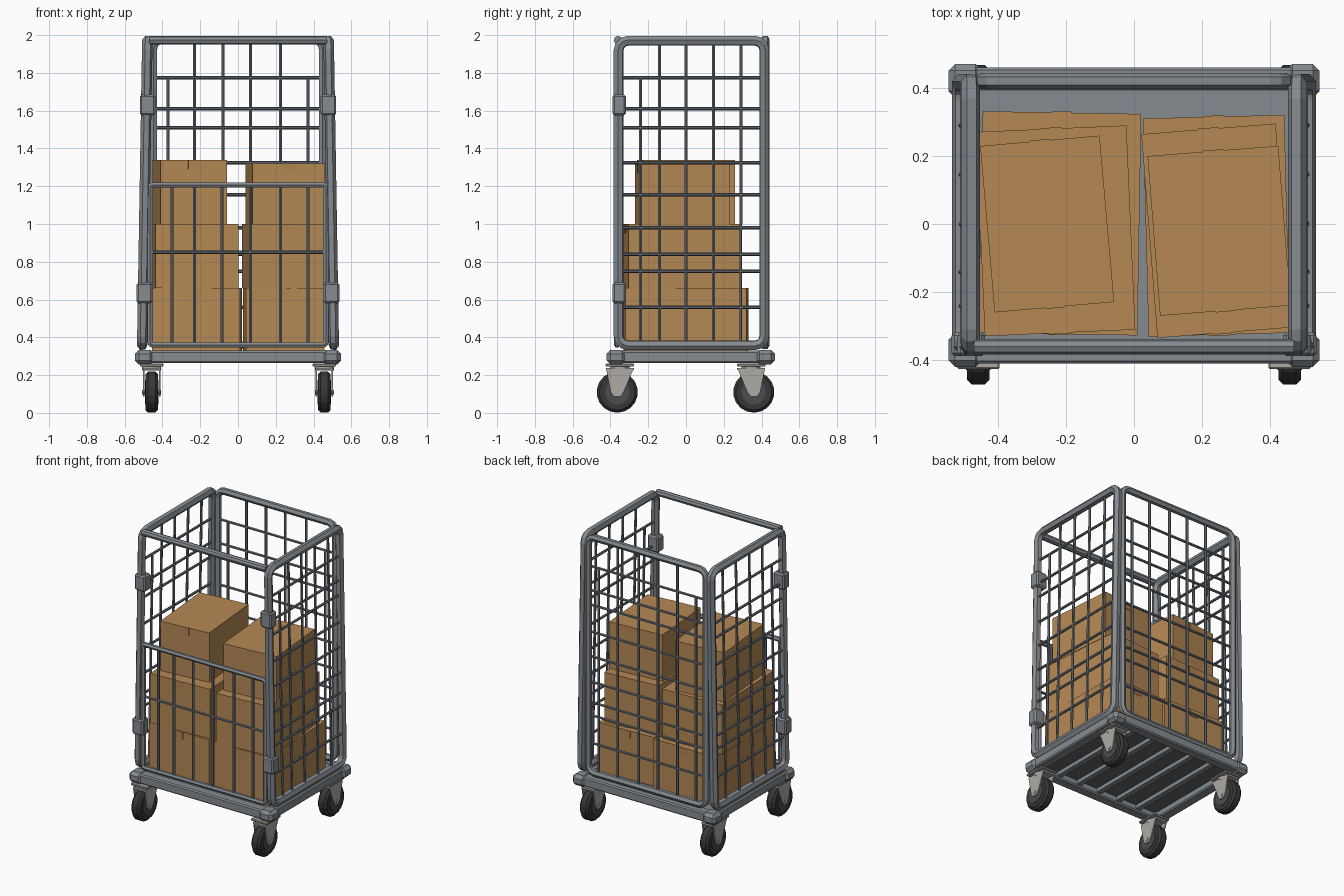
import bpy, bmesh, math
from mathutils import Vector, Matrix

cube = bpy.data.objects.get("Cube")
if cube:
    bpy.data.objects.remove(cube, do_unlink=True)


def material(name, rgb):
    m = bpy.data.materials.new(name)
    m.use_nodes = True
    m.diffuse_color = (*rgb, 1)
    m.node_tree.nodes["Principled BSDF"].inputs["Base Color"].default_value = (*rgb, 1)
    return m


STEEL = material("grey steel", (0.235, 0.258, 0.28))
WIRE = material("dark wire", (0.15, 0.17, 0.19))
UNDER = material("dark underside", (0.12, 0.13, 0.14))
CARD = material("cardboard", (0.465, 0.25, 0.09))
TAPE = material("parcel tape", (0.44, 0.235, 0.085))
RUBBER = material("black rubber", (0.038, 0.038, 0.04))
HUB = material("wheel hub", (0.07, 0.072, 0.075))
ZINC = material("pale zinc", (0.43, 0.41, 0.38))


def finish(name, bm, mat):
    me = bpy.data.meshes.new(name)
    bm.to_mesh(me)
    bm.free()
    me.materials.append(mat)
    ob = bpy.data.objects.new(name, me)
    bpy.context.collection.objects.link(ob)
    return ob


def box(name, centre, size, mat, turn=0, bevel=0):
    bm = bmesh.new()
    bmesh.ops.create_cube(bm, size=1, matrix=Matrix.Diagonal((*size, 1)))
    if bevel:
        bmesh.ops.bevel(bm, geom=bm.edges[:], offset=bevel, segments=1, affect='EDGES')
    ob = finish(name, bm, mat)
    ob.location = centre
    ob.rotation_euler.z = math.radians(turn)
    return ob


def rod(bm, a, b, r, sides=6):
    a, b = Vector(a), Vector(b)
    d = b - a
    m = Matrix.Translation((a + b) / 2) @ d.to_track_quat('Z', 'Y').to_matrix().to_4x4()
    bmesh.ops.create_cone(bm, cap_ends=True, segments=sides, radius1=r, radius2=r,
                          depth=d.length, matrix=m)


def tube_frame(name, u0, u1, z0, z1, place, r, corner=0.05):
    """Closed round-cornered tube; place(u, z) maps the outline into space."""
    cu = bpy.data.curves.new(name, 'CURVE')
    cu.dimensions = '3D'
    cu.bevel_depth, cu.bevel_resolution = r, 1
    pts = []
    corners = [(u1 - corner, z1 - corner), (u0 + corner, z1 - corner),
               (u0 + corner, z0 + corner), (u1 - corner, z0 + corner)]
    for i, (u, z) in enumerate(corners):
        for k in range(4):
            t = math.pi / 2 * (i + k / 3)
            pts.append(place(u + corner * math.cos(t), z + corner * math.sin(t)))
    sp = cu.splines.new('POLY')
    sp.points.add(len(pts) - 1)
    for p, c in zip(sp.points, pts):
        p.co = (*c, 1)
    sp.use_cyclic_u = True
    sp.use_smooth = False
    tmp = bpy.data.objects.new(name + "_path", cu)
    bpy.context.collection.objects.link(tmp)
    bpy.context.view_layer.update()
    me = bpy.data.meshes.new_from_object(tmp.evaluated_get(bpy.context.evaluated_depsgraph_get()))
    bpy.data.objects.remove(tmp, do_unlink=True)
    me.materials.clear()
    me.materials.append(STEEL)
    ob = bpy.data.objects.new(name, me)
    bpy.context.collection.objects.link(ob)


def wire_grid(name, u0, u1, z0, z1, uprights, levels, place, r=0.009):
    bm = bmesh.new()
    for u, top in uprights:
        rod(bm, place(u, z0), place(u, top), r)
    for z in levels:
        rod(bm, place(u0, z), place(u1, z), r)
    finish(name, bm, WIRE)


LEVELS = [0.56, 0.75, 0.84, 0.98, 1.155, 1.325, 1.51, 1.61, 1.775]
BOTTOM, TOP = 0.358, 1.97


def lean(z):
    return 0.507 - 0.027 * (z - BOTTOM) / (TOP - BOTTOM)


# Side panels, leaning slightly inwards
for side, s in (("left", 1), ("right", -1)):
    place = lambda u, z, s=s: (s * lean(z), u, z)
    tube_frame(side + "_side_frame", -0.357, 0.415, BOTTOM, TOP, place, 0.028)
    ups = [(-0.24, 1.775)] + [(y, TOP) for y in (-0.14, 0.0, 0.145, 0.29)]
    wire_grid(side + "_side_wires", -0.357, 0.415, BOTTOM, TOP, ups, LEVELS, place)
    # Hinge sleeves on the front posts
    for label, z in (("lower", 0.635), ("upper", 1.63)):
        box(f"{side}_{label}_sleeve", (s * (lean(z) - 0.007), -0.353, z),
            (0.082, 0.07, 0.11), STEEL, bevel=0.01)

# Back panel
back = lambda u, z: (u, 0.42, z)
tube_frame("back_frame", -0.448, 0.448, BOTTOM, TOP + 0.006, back, 0.023)
ups = [(x, TOP if abs(x) < 0.3 else 1.775) for x in (-0.37, -0.23, -0.08, 0.065, 0.225, 0.37)]
wire_grid("back_wires", -0.448, 0.448, BOTTOM, TOP, ups, LEVELS, back)

# Half-height front gate and top front bar
gate = lambda u, z: (u, -0.365, z)
tube_frame("gate_frame", -0.465, 0.465, 0.36, 1.207, gate, 0.016, 0.014)
ups = [(x, 1.207) for x in (-0.35, -0.23, -0.085, 0.065, 0.225, 0.37)]
wire_grid("gate_wires", -0.465, 0.465, 0.36, 1.207, ups, [0.85], gate)
bm = bmesh.new()
rod(bm, (-0.47, -0.36, 1.973), (0.47, -0.36, 1.973), 0.023, 8)
finish("top_front_bar", bm, STEEL)

# Base: rails, corner blocks, deck and under beams
Y0, Y1 = -0.375, 0.425
for label, y in (("front", Y0), ("back", Y1)):
    box(label + "_rail", (0, y, 0.297), (0.98, 0.07, 0.064), STEEL, bevel=0.008)
for label, x in (("left", 0.495), ("right", -0.495)):
    box(label + "_rail", (x, 0.022, 0.297), (0.07, 0.8, 0.064), STEEL, bevel=0.008)
    for end, y in (("front", Y0), ("back", Y1)):
        box(f"{end}_{label}_corner", (x, y + 0.005 * (1 if y < 0 else -1), 0.295),
            (0.1, 0.1, 0.076), STEEL, bevel=0.02)
box("deck", (0, 0.022, 0.319), (0.99, 0.79, 0.012), STEEL)
box("deck_underside", (0, 0.022, 0.31), (0.98, 0.78, 0.008), UNDER)
for i in range(5):
    box(f"under_beam_{i + 1}", (-0.32 + 0.16 * i, 0.022, 0.295), (0.035, 0.78, 0.03), STEEL)


# Casters
def caster(label, x, y):
    out = 1 if y > 0 else -1
    axle = Vector((x, y + 0.014 * out, 0.11))
    box(label + "_mount_plate", (x, y, 0.253), (0.125, 0.15, 0.016), ZINC, bevel=0.004)
    bm = bmesh.new()
    rod(bm, (x, y, 0.225), (x, y, 0.25), 0.05, 12)
    finish(label + "_swivel", bm, ZINC)
    # Tapered fork cheeks with a crown
    bm = bmesh.new()
    for s in (-1, 1):
        outline = [(y - 0.074, 0.238), (y + 0.074, 0.238), (axle.y + 0.034, 0.11),
                   (axle.y + 0.017, 0.086), (axle.y - 0.017, 0.086), (axle.y - 0.034, 0.11)]
        f = bm.faces.new([bm.verts.new((x + s * 0.038, a, b)) for a, b in outline])
        ext = bmesh.ops.extrude_face_region(bm, geom=[f])["geom"]
        bmesh.ops.translate(bm, vec=(s * 0.008, 0, 0),
                            verts=[v for v in ext if isinstance(v, bmesh.types.BMVert)])
    rod(bm, axle - Vector((0.05, 0, 0)), axle + Vector((0.05, 0, 0)), 0.012, 8)
    bmesh.ops.recalc_face_normals(bm, faces=bm.faces[:])
    finish(label + "_fork", bm, ZINC)
    box(label + "_crown", (x, y, 0.232), (0.092, 0.148, 0.012), ZINC)
    # Tyre with chamfered shoulders
    bm = bmesh.new()
    rod(bm, axle - Vector((0.033, 0, 0)), axle + Vector((0.033, 0, 0)), 0.109, 18)
    rims = [e for e in bm.edges if abs(e.verts[0].co.x - e.verts[1].co.x) < 0.01]
    bmesh.ops.bevel(bm, geom=rims, offset=0.014, segments=1, affect='EDGES')
    finish(label + "_tyre", bm, RUBBER)
    bm = bmesh.new()
    rod(bm, axle - Vector((0.036, 0, 0)), axle + Vector((0.036, 0, 0)), 0.065, 16)
    finish(label + "_hub", bm, HUB)


for side, x in (("left", 0.457), ("right", -0.457)):
    caster("front_" + side, x, -0.35)
    caster("back_" + side, x, 0.345)

# Cartons: centre x, y, bottom, width, depth, height, turn
CARTONS = {
    "lower_right": (-0.217, 0.002, 0.326, 0.465, 0.65, 0.334, -1),
    "lower_left": (0.242, -0.005, 0.326, 0.415, 0.64, 0.334, 1.5),
    "middle_right": (-0.23, -0.02, 0.66, 0.442, 0.6, 0.34, 2.5),
    "middle_left": (0.242, -0.02, 0.66, 0.395, 0.6, 0.34, 4.5),
    "top_right": (-0.255, 0.0, 1.0, 0.352, 0.49, 0.34, 5),
    "top_left": (0.25, -0.02, 1.0, 0.385, 0.47, 0.32, 4.5),
}
for label, (x, y, z, w, d, h, turn) in CARTONS.items():
    carton = box(label + "_carton", (x, y, z + h / 2), (w, d, h), CARD, turn)
    # Tape tabs folded over the ends of the lid seam
    for end, s in (("front", -1), ("back", 1)):
        tab = box(f"{label}_{end}_tape", (0, s * (d / 2 + 0.001), h / 2 - 0.025),
                  (0.06, 0.004, 0.05), TAPE)
        tab.parent = carton
